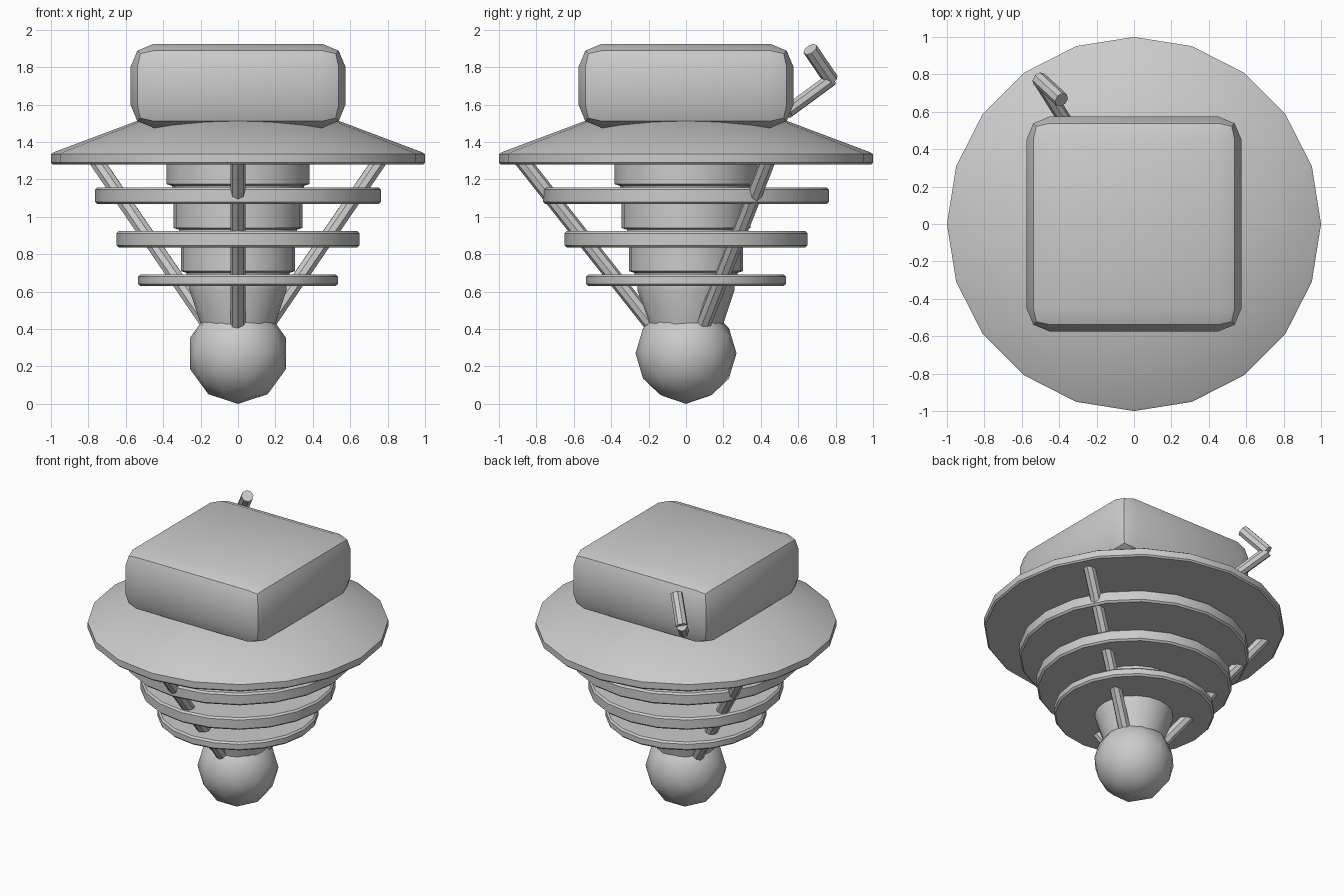
import bpy, bmesh, math
from mathutils import Vector

if "Cube" in bpy.data.objects:
    bpy.data.objects.remove(bpy.data.objects["Cube"])

grey = bpy.data.materials.new("plain grey")
grey.diffuse_color = (0.6, 0.6, 0.6, 1)
grey.use_nodes = True
grey.node_tree.nodes["Principled BSDF"].inputs["Base Color"].default_value = grey.diffuse_color


def finish(obj, angle=30):
    obj.data.materials.clear()
    obj.data.materials.append(grey)
    bpy.ops.object.select_all(action='DESELECT')
    obj.select_set(True)
    bpy.context.view_layer.objects.active = obj
    bpy.ops.object.shade_smooth_by_angle(angle=math.radians(angle))
    return obj


def from_bmesh(name, bm):
    bmesh.ops.recalc_face_normals(bm, faces=bm.faces)
    mesh = bpy.data.meshes.new(name)
    bm.to_mesh(mesh)
    bm.free()
    obj = bpy.data.objects.new(name, mesh)
    bpy.context.collection.objects.link(obj)
    return finish(obj)


def lathe(name, profile, sides=20):
    """Spin (radius, z) points round the z axis and cap both ends."""
    bm = bmesh.new()
    rings = []
    for r, z in profile:
        rings.append([bm.verts.new((r * math.cos(2 * math.pi * i / sides),
                                    r * math.sin(2 * math.pi * i / sides), z))
                      for i in range(sides)])
    for a, b in zip(rings, rings[1:]):
        for i in range(sides):
            j = (i + 1) % sides
            bm.faces.new((a[i], a[j], b[j], b[i]))
    bm.faces.new(rings[0][::-1])
    bm.faces.new(rings[-1])
    return from_bmesh(name, bm)


def rod(name, a, b, radius, sides=8):
    a, b = Vector(a), Vector(b)
    bpy.ops.mesh.primitive_cylinder_add(vertices=sides, radius=radius,
                                        depth=(b - a).length, location=(a + b) / 2)
    obj = bpy.context.object
    obj.name = name
    obj.rotation_euler = (b - a).to_track_quat('Z', 'Y').to_euler()
    return finish(obj)


# Ball foot
bpy.ops.mesh.primitive_ico_sphere_add(subdivisions=2, radius=0.27, location=(0, 0, 0.27),
                                      rotation=(math.pi / 2, 0, 0))
ball = bpy.context.object
ball.name = "ball_foot"
finish(ball, 60)

# Stepped core with three ring plates and a wide conical top plate
c = 0.012
profile = [(0.19, 0.38), (0.20, 0.43), (0.26, 0.61), (0.26, 0.63)]
plates = [(0.535, 0.63, 0.692, 0.305), (0.65, 0.835, 0.923, 0.345), (0.765, 1.068, 1.157, 0.383)]
tops = [0.835, 1.068, 1.28]
for (r, low, high, core), top in zip(plates, tops):
    profile += [(r - c, low), (r, low + c), (r, high - c), (r - c, high),
                (core - 0.03, high), (core - 0.03, high + 0.008), (core, high + 0.018), (core, top)]
profile += [(0.99, 1.28), (1.0, 1.29), (1.0, 1.335), (0.985, 1.345), (0.52, 1.52)]
lathe("ringed_body", profile)

# Three slanted struts
for k in range(3):
    ang = math.radians(-90 + 120 * k)
    ends = [(r * math.cos(ang), r * math.sin(ang), z) for r, z in ((0.125, 0.35), (0.885, 1.312))]
    rod(f"strut_{k + 1}", *ends, 0.041)

# Rounded block on top
bpy.ops.mesh.primitive_cube_add(size=1, location=(0, 0, 1.70))
block = bpy.context.object
block.name = "top_block"
block.scale = (1.15, 1.15, 0.45)
bpy.ops.object.transform_apply(location=False, rotation=False, scale=True)
bevel = block.modifiers.new("round", 'BEVEL')
bevel.width = 0.125
bevel.segments = 2
bpy.ops.object.modifier_apply(modifier="round")
finish(block)

# Bent lever behind the block
elbow = (-0.508, 0.775, 1.733)
rod("lever_arm", (-0.36, 0.54, 1.56), elbow, 0.037)
rod("lever_grip", elbow, (-0.388, 0.664, 1.896), 0.041)
